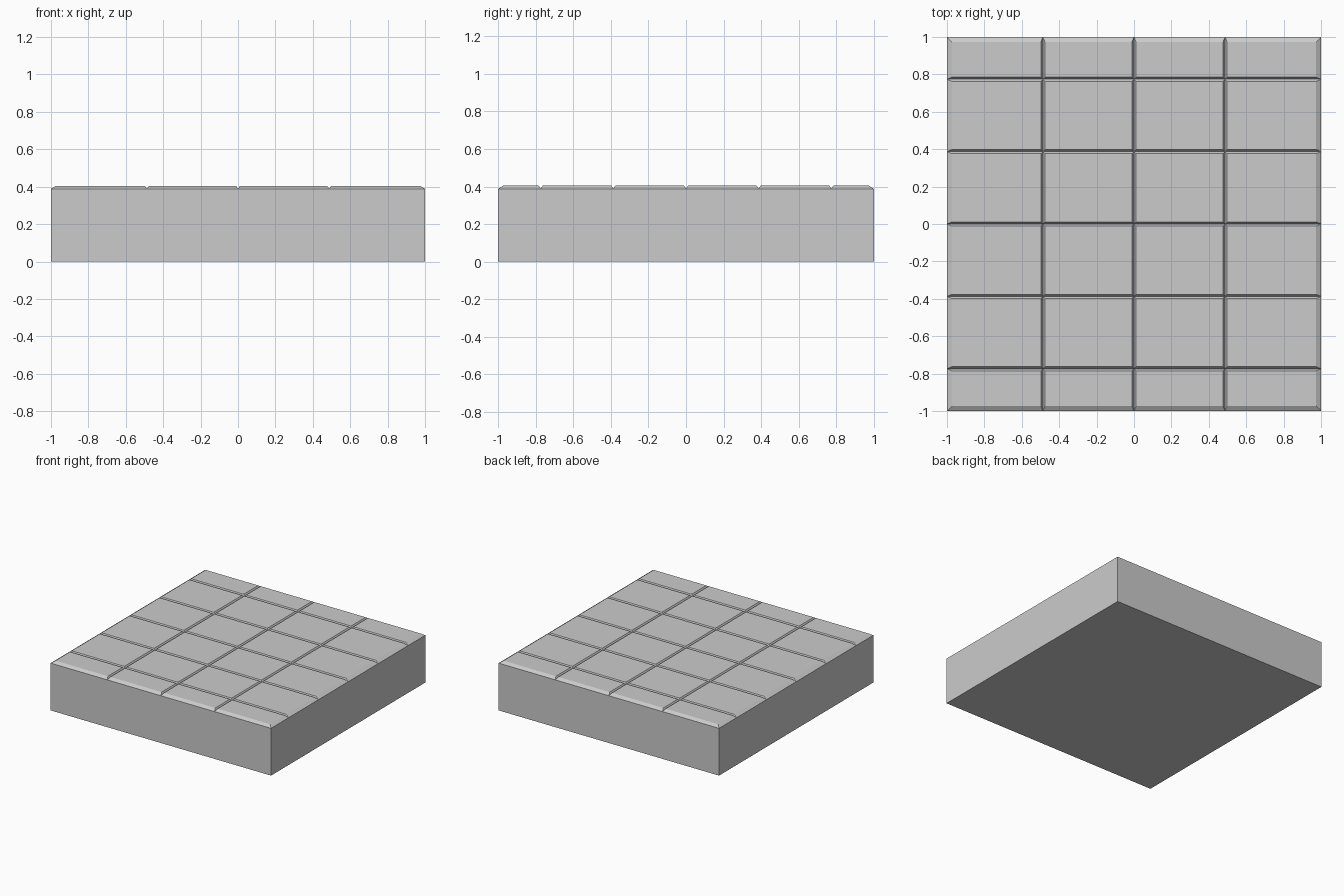
import bpy, bmesh

if "Cube" in bpy.data.objects:
    bpy.data.objects.remove(bpy.data.objects["Cube"])

TOP, RIM = 0.405, 0.388      # tile surface, groove bottom / outer rim
GROOVE, EDGE = 0.011, 0.026  # bevel width beside grooves / at outer border
xs = [-1, -0.487, 0, 0.487, 1]
ys = [-1, -0.774, -0.387, 0, 0.387, 0.774, 1]


def inset(v):
    return EDGE if abs(v) == 1 else GROOVE


bm = bmesh.new()


def rect(x0, x1, y0, y1, z):
    return [bm.verts.new((x, y, z)) for x, y in
            ((x0, y0), (x1, y0), (x1, y1), (x0, y1))]


def skirt(low, high):
    for i in range(4):
        j = (i + 1) % 4
        bm.faces.new((low[i], low[j], high[j], high[i]))


# bevelled paving tiles
for x0, x1 in zip(xs, xs[1:]):
    for y0, y1 in zip(ys, ys[1:]):
        low = rect(x0, x1, y0, y1, RIM)
        high = rect(x0 + inset(x0), x1 - inset(x1),
                    y0 + inset(y0), y1 - inset(y1), TOP)
        bm.faces.new(high)
        skirt(low, high)

# solid block: walls and underside
base = rect(-1, 1, -1, 1, 0)
skirt(base, rect(-1, 1, -1, 1, RIM))
bm.faces.new(base[::-1])

bmesh.ops.remove_doubles(bm, verts=bm.verts[:], dist=1e-5)
mesh = bpy.data.meshes.new("tiled_floor_block")
bm.to_mesh(mesh)
bm.free()
bpy.context.collection.objects.link(bpy.data.objects.new("tiled_floor_block", mesh))
